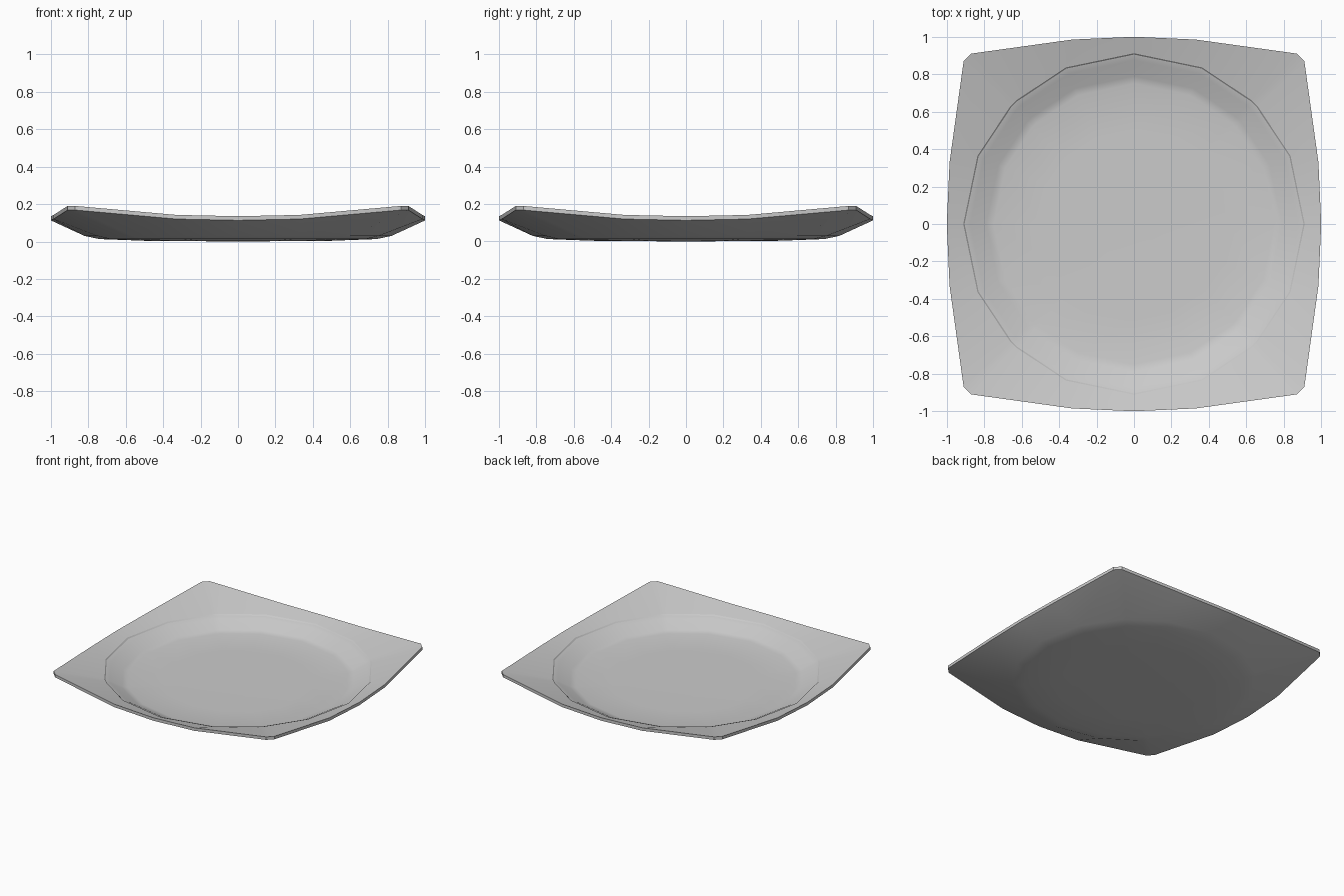
import bpy, bmesh
from math import radians, cos, sin, atan2, pi

cube = bpy.data.objects.get("Cube")
if cube:
    bpy.data.objects.remove(cube)

# Rounded-square rim: first-octant corners (x, y, height), mirrored and turned
octant = [(1.0, 0.0, 0.135), (0.985, 0.33, 0.142), (0.91, 0.87, 0.19)]
angles = [0, radians(23.5), radians(43.6)]
quarter = octant + [(y, x, z) for x, y, z in reversed(octant[1:])]
quarter_angles = angles + [pi / 2 - a for a in reversed(angles[1:])]
rim, turn = [], []
for q in range(4):
    c, s = round(cos(q * pi / 2)), round(sin(q * pi / 2))
    rim += [(c * x - s * y, s * x + c * y, z) for x, y, z in quarter]
    turn += [a + q * pi / 2 for a in quarter_angles]


def round_ring(r, z):
    return [(r * cos(a), r * sin(a), z) for a in turn]


# Rings from underside centre, around the rim, into the dish
rings = [round_ring(r, z) for r, z in [(0.5, 0.004), (0.74, 0.013), (0.82, 0.03)]]
rings.append([(x, y, z - 0.022) for x, y, z in rim])
rings.append(rim)
rings += [round_ring(r, z) for r, z in
          [(0.912, 0.106), (0.905, 0.098), (0.875, 0.089), (0.79, 0.042), (0.75, 0.034), (0.5, 0.03)]]

bm = bmesh.new()
loops = [[bm.verts.new(p) for p in ring] for ring in rings]
count = len(turn)
for low, high in zip(loops, loops[1:]):
    for i in range(count):
        j = (i + 1) % count
        bm.faces.new((low[i], low[j], high[j], high[i]))
# Underside and dish centres
for loop, z in ((loops[0], 0.0), (loops[-1], 0.03)):
    centre = bm.verts.new((0, 0, z))
    for i in range(count):
        bm.faces.new((loop[i], loop[(i + 1) % count], centre))
bmesh.ops.recalc_face_normals(bm, faces=bm.faces[:])

mesh = bpy.data.meshes.new("square_plate")
bm.to_mesh(mesh)
bm.free()
plate = bpy.data.objects.new("square_plate", mesh)
bpy.context.collection.objects.link(plate)

# Glazed ceramic colour
mat = bpy.data.materials.new("light_grey_ceramic")
mat.use_nodes = True
colour = (0.6, 0.6, 0.6, 1)
mat.diffuse_color = colour
mat.node_tree.nodes["Principled BSDF"].inputs["Base Color"].default_value = colour
mesh.materials.append(mat)

bpy.context.view_layer.objects.active = plate
plate.select_set(True)
bpy.ops.object.shade_smooth_by_angle(angle=radians(30))
